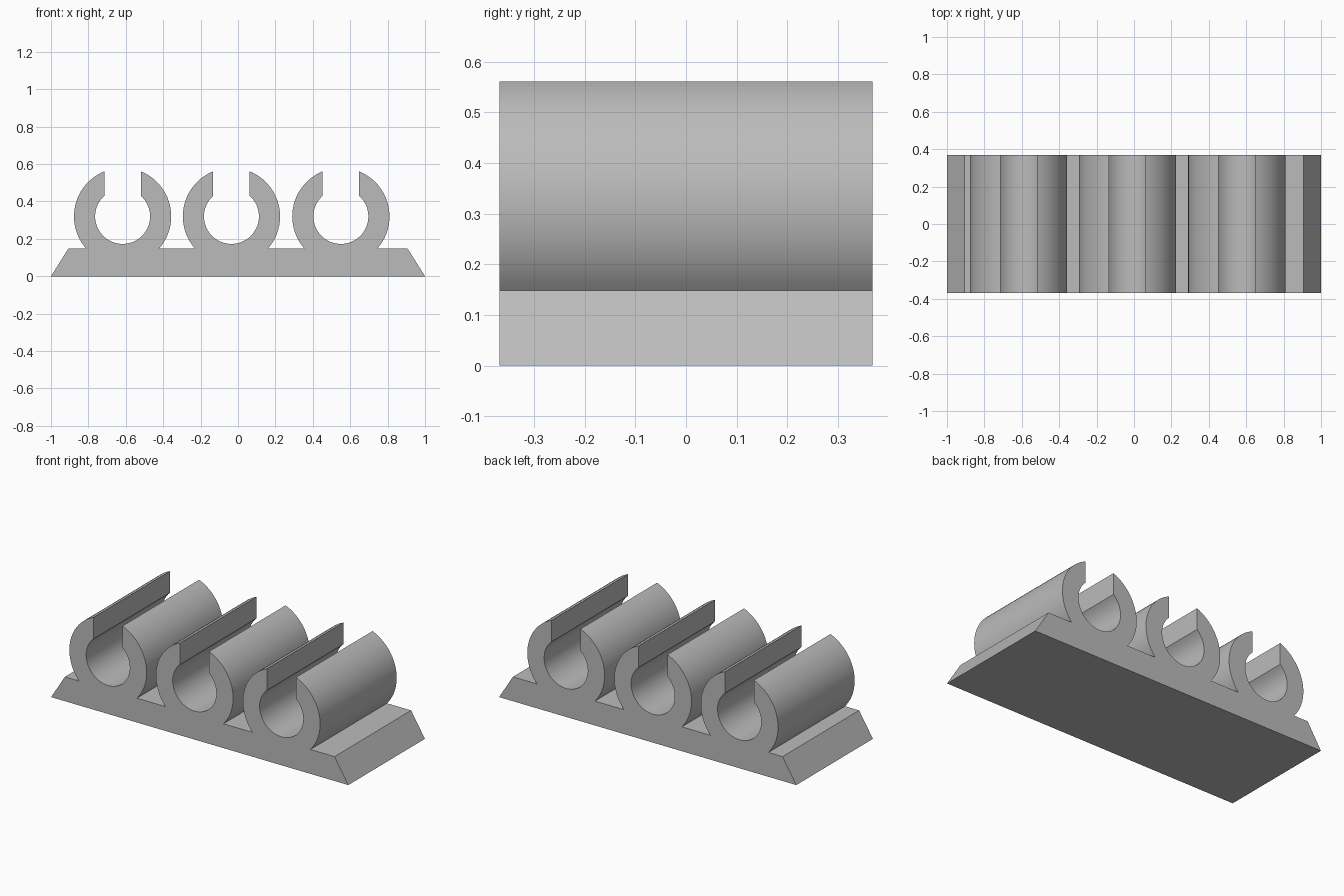
import bpy
import bmesh
from math import asin, acos, cos, sin, pi

cube = bpy.data.objects.get("Cube")
if cube:
    bpy.data.objects.remove(cube, do_unlink=True)

HALF_DEPTH = 0.368
BASE_TOP = 0.148
CLIP_Z = 0.32
OUTER, INNER = 0.26, 0.147
SLOT = 0.0975
CLIP_CENTRES = (0.55, -0.035, -0.617)   # ordered along the outline


def arc(cx, radius, start, end, steps):
    """Points on a circle around a clip centre."""
    angles = [start + (end - start) * i / steps for i in range(steps + 1)]
    return [(cx + radius * cos(a), CLIP_Z + radius * sin(a)) for a in angles]


def clip_outline(cx):
    """Open C-shaped clip, from its right foot round to its left foot."""
    foot = asin((BASE_TOP - CLIP_Z) / OUTER)
    lip = acos(SLOT / OUTER)
    mouth = acos(SLOT / INNER)
    return (arc(cx, OUTER, foot, lip, 24)
            + arc(cx, INNER, mouth, -pi - mouth, 48)
            + arc(cx, OUTER, pi - lip, pi - foot, 24))


# Full cross-section: sloped base with three clips on top
outline = [(-1, 0), (1, 0), (0.907, BASE_TOP)]
for cx in CLIP_CENTRES:
    outline += clip_outline(cx)
outline.append((-0.907, BASE_TOP))

# Extrude the section from front to back
bm = bmesh.new()
front = bm.faces.new([bm.verts.new((x, -HALF_DEPTH, z)) for x, z in outline])
result = bmesh.ops.extrude_face_region(bm, geom=[front], use_keep_orig=True)
moved = [v for v in result["geom"] if isinstance(v, bmesh.types.BMVert)]
bmesh.ops.translate(bm, verts=moved, vec=(0, 2 * HALF_DEPTH, 0))
bmesh.ops.recalc_face_normals(bm, faces=bm.faces)
mesh = bpy.data.meshes.new("clip_rack")
bm.to_mesh(mesh)
bm.free()

rack = bpy.data.objects.new("clip_rack", mesh)
bpy.context.collection.objects.link(rack)

# Plain grey plastic
grey = bpy.data.materials.new("plain_grey")
grey.use_nodes = True
colour = (0.5, 0.5, 0.5, 1)
grey.diffuse_color = colour
grey.node_tree.nodes["Principled BSDF"].inputs["Base Color"].default_value = colour
mesh.materials.append(grey)

# Smooth the round walls, keep the corners crisp
bpy.ops.object.select_all(action="DESELECT")
rack.select_set(True)
bpy.context.view_layer.objects.active = rack
bpy.ops.object.shade_smooth_by_angle(angle=pi / 6)
